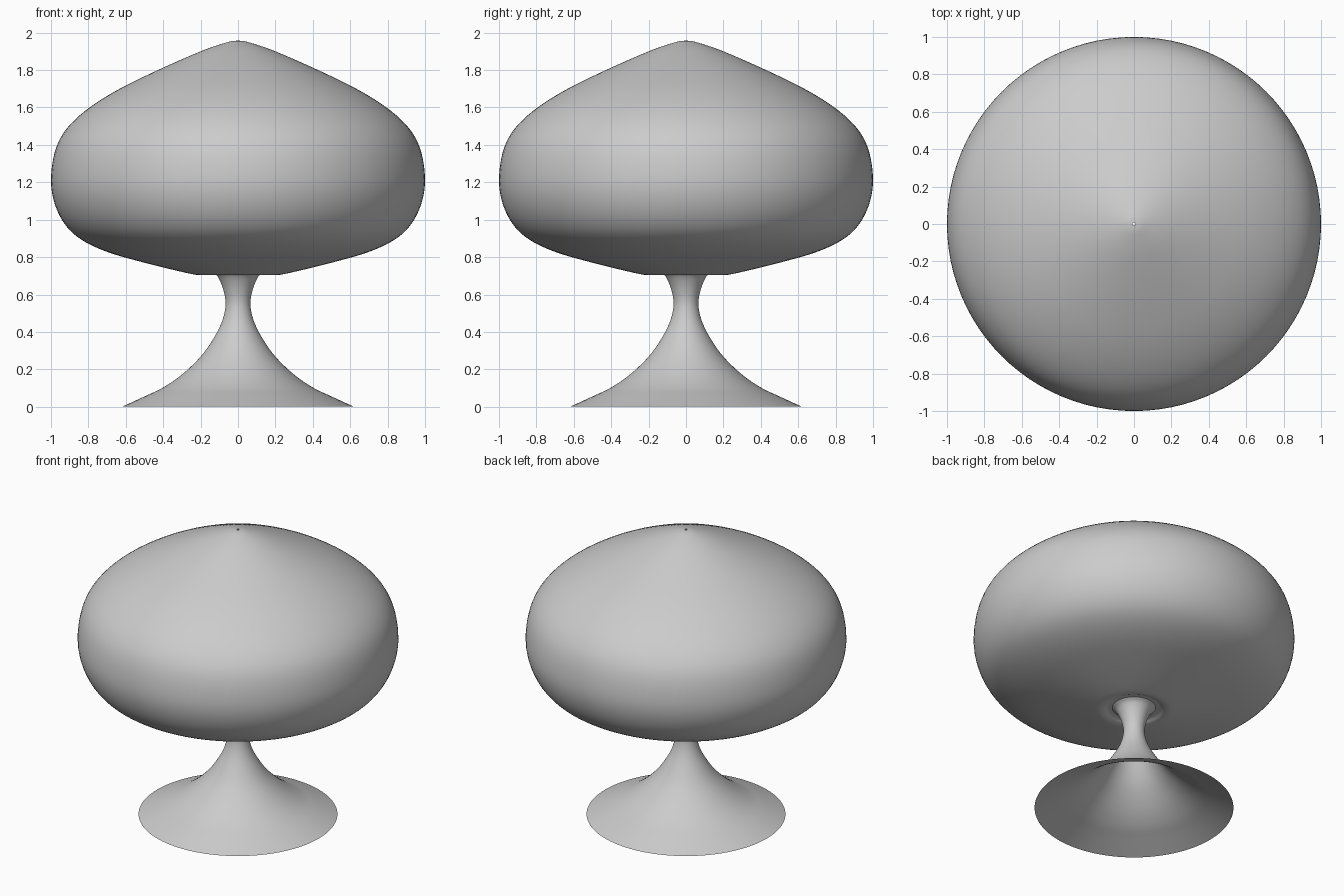
import bpy, bmesh, math
from mathutils import Vector

if "Cube" in bpy.data.objects:
    bpy.data.objects.remove(bpy.data.objects["Cube"])


def smooth_profile(pts, steps=5):
    """Catmull-Rom curve through (radius, height) points."""
    p = [Vector(q) for q in pts]
    p = [2 * p[0] - p[1]] + p + [2 * p[-1] - p[-2]]
    out = []
    for i in range(1, len(p) - 2):
        a, b, c, d = p[i - 1:i + 3]
        for s in range(steps):
            t = s / steps
            out.append(0.5 * (2 * b + (c - a) * t + (2 * a - 5 * b + 4 * c - d) * t**2
                              + (3 * b - a - 3 * c + d) * t**3))
    return out + [p[-2]]


def lathe(name, pts, sides=96):
    """Revolve a profile around z as an open, smooth shell."""
    bm = bmesh.new()
    rings = []
    for r, z in smooth_profile(pts):
        rings.append([bm.verts.new((r * math.cos(k * math.tau / sides),
                                    r * math.sin(k * math.tau / sides), z))
                      for k in range(sides)])
    for lo, hi in zip(rings, rings[1:]):
        for k in range(sides):
            j = (k + 1) % sides
            bm.faces.new((lo[k], lo[j], hi[j], hi[k])).smooth = True
    mesh = bpy.data.meshes.new(name)
    bm.to_mesh(mesh)
    bm.free()
    obj = bpy.data.objects.new(name, mesh)
    bpy.context.collection.objects.link(obj)
    return obj


# Hollow trumpet foot with narrow waist, flaring up into the shade
lathe("pedestal", [(0.62, 0.0), (0.5, 0.055), (0.4, 0.103), (0.3, 0.172),
                   (0.2, 0.268), (0.13, 0.367), (0.084, 0.46), (0.066, 0.55),
                   (0.08, 0.63), (0.108, 0.695), (0.135, 0.72)])

# Onion-shaped shade with a rolled lower lip and a tiny opening at the tip
lathe("shade", [(0.135, 0.72), (0.165, 0.718), (0.2, 0.706), (0.26, 0.712),
                (0.5, 0.77), (0.7, 0.828), (0.84, 0.895), (0.925, 0.975),
                (0.98, 1.085), (1.0, 1.21), (0.98, 1.36), (0.925, 1.475),
                (0.82, 1.58), (0.66, 1.685), (0.45, 1.79), (0.2, 1.9),
                (0.06, 1.948), (0.008, 1.957)])
